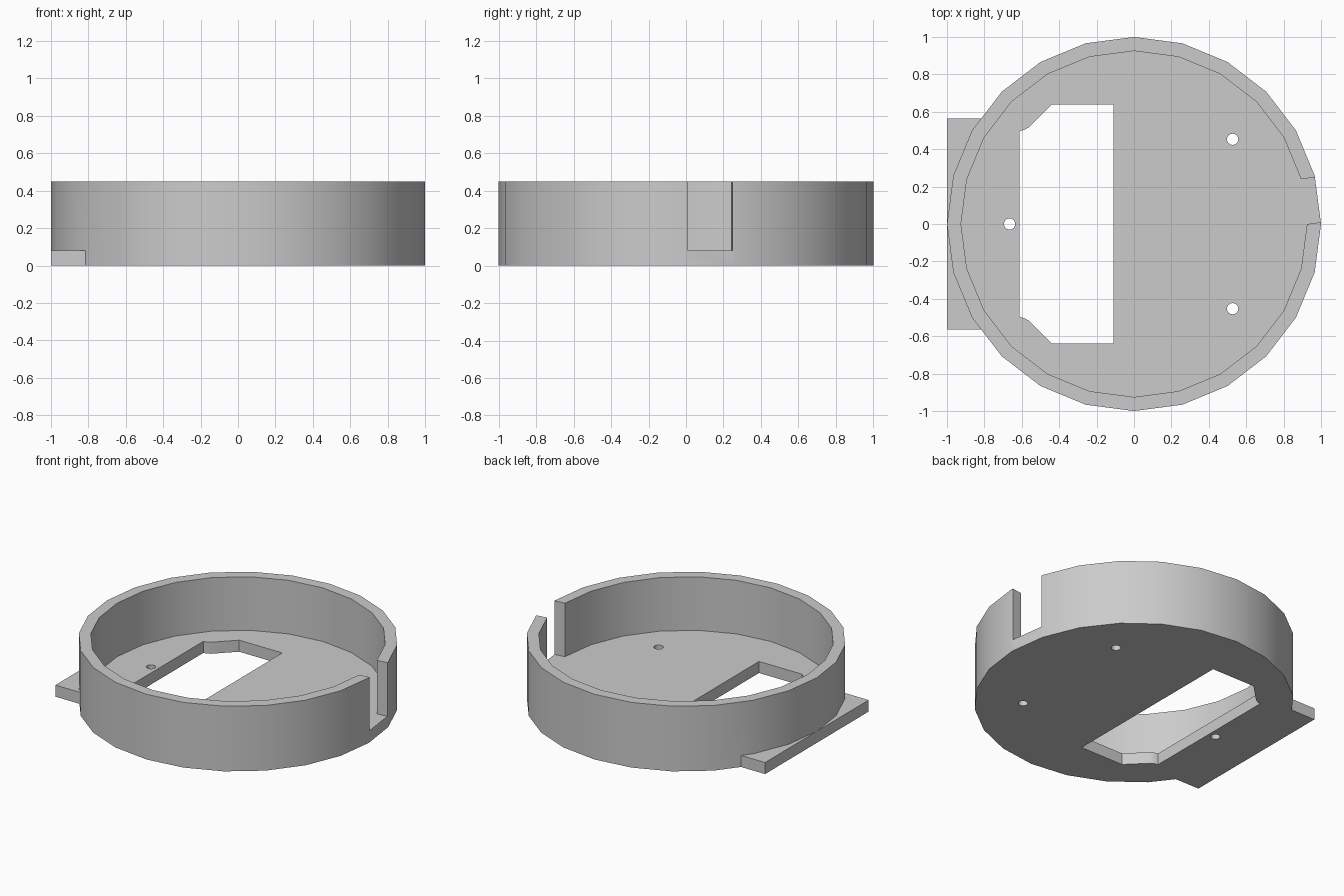
import bpy, bmesh
from math import cos, sin, pi, radians
from mathutils import Matrix

cube = bpy.data.objects.get("Cube")
if cube:
    bpy.data.objects.remove(cube, do_unlink=True)

HEIGHT, FLOOR = 0.45, 0.08
SIDES = 24

grey = bpy.data.materials.new("plain_grey")
grey.use_nodes = True
grey.diffuse_color = (0.6, 0.6, 0.6, 1)
grey.node_tree.nodes["Principled BSDF"].inputs["Base Color"].default_value = grey.diffuse_color


def prism(name, outline, z0, z1, turn=0.0):
    """Extrude a flat outline from z0 to z1, turned about the z axis."""
    bm = bmesh.new()
    face = bm.faces.new([bm.verts.new((x, y, z0)) for x, y in outline])
    grown = bmesh.ops.extrude_face_region(bm, geom=[face])["geom"]
    top = [v for v in grown if isinstance(v, bmesh.types.BMVert)]
    bmesh.ops.translate(bm, verts=top, vec=(0, 0, z1 - z0))
    bmesh.ops.rotate(bm, verts=bm.verts, matrix=Matrix.Rotation(turn, 3, 'Z'))
    bmesh.ops.recalc_face_normals(bm, faces=bm.faces)
    mesh = bpy.data.meshes.new(name)
    bm.to_mesh(mesh)
    bm.free()
    mesh.materials.append(grey)
    obj = bpy.data.objects.new(name, mesh)
    bpy.context.collection.objects.link(obj)
    return obj


def circle(radius, sides, cx=0.0, cy=0.0):
    return [(cx + radius * cos(2 * pi * i / sides), cy + radius * sin(2 * pi * i / sides))
            for i in range(sides)]


def box(x0, x1, y):
    return [(x0, -y), (x1, -y), (x1, y), (x0, y)]


def combine(target, tool, operation):
    """Apply a boolean and discard the tool."""
    mod = target.modifiers.new(tool.name, 'BOOLEAN')
    mod.operation, mod.solver, mod.object = operation, 'EXACT', tool
    bpy.context.view_layer.objects.active = target
    bpy.ops.object.modifier_apply(modifier=mod.name)
    bpy.data.objects.remove(tool, do_unlink=True)


# Round drum with a flat mounting tab
housing = prism("round_housing", circle(1, SIDES), 0, HEIGHT)
combine(housing, prism("mounting_tab", box(-1, -0.7, 0.565), 0, FLOOR), 'UNION')

# Hollow interior
combine(housing, prism("bore", circle(0.925, SIDES), FLOOR, 1), 'DIFFERENCE')

# Slot through the wall, centred on one facet
combine(housing, prism("wall_slot", box(0.8, 1.2, 0.121), FLOOR, 1, radians(7.5)), 'DIFFERENCE')

# Window in the floor with chamfered corners
half = [(-0.11, 0.64), (-0.44, 0.64), (-0.565, 0.515), (-0.59, 0.502), (-0.613, 0.497)]
window = half + [(x, -y) for x, y in reversed(half)]
combine(housing, prism("floor_window", window, -0.1, 0.2), 'DIFFERENCE')

# Screw holes
for x, y in [(-0.665, 0), (0.527, 0.453), (0.527, -0.453)]:
    combine(housing, prism("screw_hole", circle(0.03, SIDES, x, y), -0.1, 0.2), 'DIFFERENCE')

# Smooth the curved walls, keep the rims sharp
bpy.ops.object.select_all(action='DESELECT')
housing.select_set(True)
bpy.context.view_layer.objects.active = housing
bpy.ops.object.shade_smooth_by_angle(angle=radians(30))
